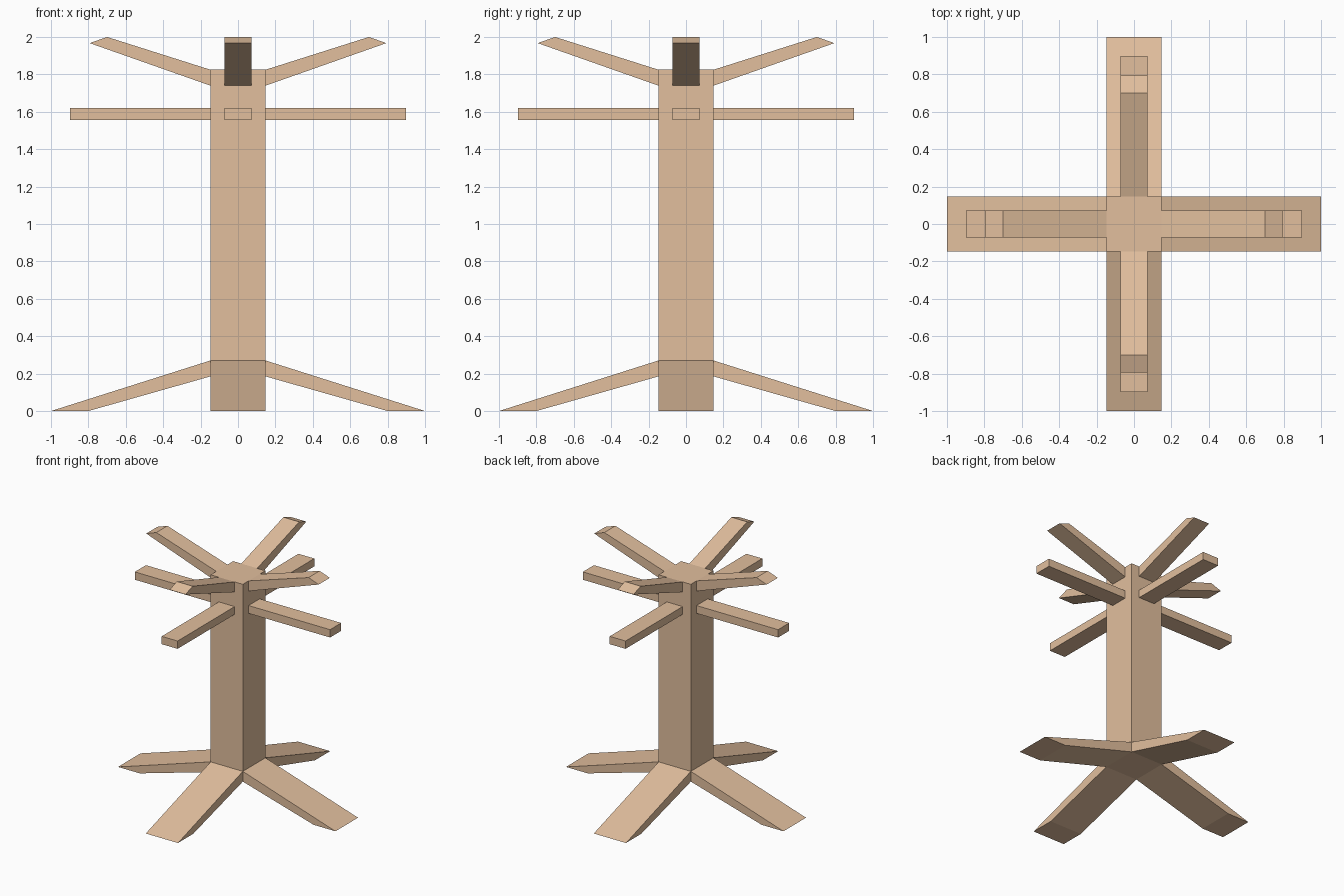
import bpy, math
from mathutils import Matrix

if "Cube" in bpy.data.objects:
    bpy.data.objects.remove(bpy.data.objects["Cube"])

R = 0.148  # half width of the post

wood = bpy.data.materials.new("wood")
wood.diffuse_color = (0.76, 0.52, 0.34, 1)
wood.use_nodes = True
wood.node_tree.nodes["Principled BSDF"].inputs["Base Color"].default_value = wood.diffuse_color


def prism(name, profile, half_width, turn=0):
    """Extrude an (x, z) profile along y, then turn it about z."""
    n = len(profile)
    verts = [(x, y, z) for y in (-half_width, half_width) for x, z in profile]
    faces = [tuple(range(n)), tuple(range(2 * n - 1, n - 1, -1))]
    faces += [((i + 1) % n, i, n + i, n + (i + 1) % n) for i in range(n)]
    mesh = bpy.data.meshes.new(name)
    mesh.from_pydata(verts, [], faces)
    mesh.transform(Matrix.Rotation(turn, 4, 'Z'))
    mesh.materials.append(wood)
    obj = bpy.data.objects.new(name, mesh)
    bpy.context.collection.objects.link(obj)
    return obj


# Central post
prism("post", [(-R, 0.185), (R, 0.185), (R, 1.825), (-R, 1.825)], R)

# Sloping feet, level pegs and raised pegs on all four sides
parts = {
    "foot": ([(R, 0.185), (0.80, 0), (1.0, 0), (R, 0.27)], R),
    "level_peg": ([(R, 1.555), (0.898, 1.555), (0.898, 1.62), (R, 1.62)], 0.073),
    "raised_peg": ([(R, 1.74), (0.793, 1.967), (0.70, 2.0), (R, 1.825)], 0.073),
}
for i, side in enumerate(("right", "back", "left", "front")):
    for part, (profile, half_width) in parts.items():
        prism(f"{side}_{part}", profile, half_width, i * math.pi / 2)
